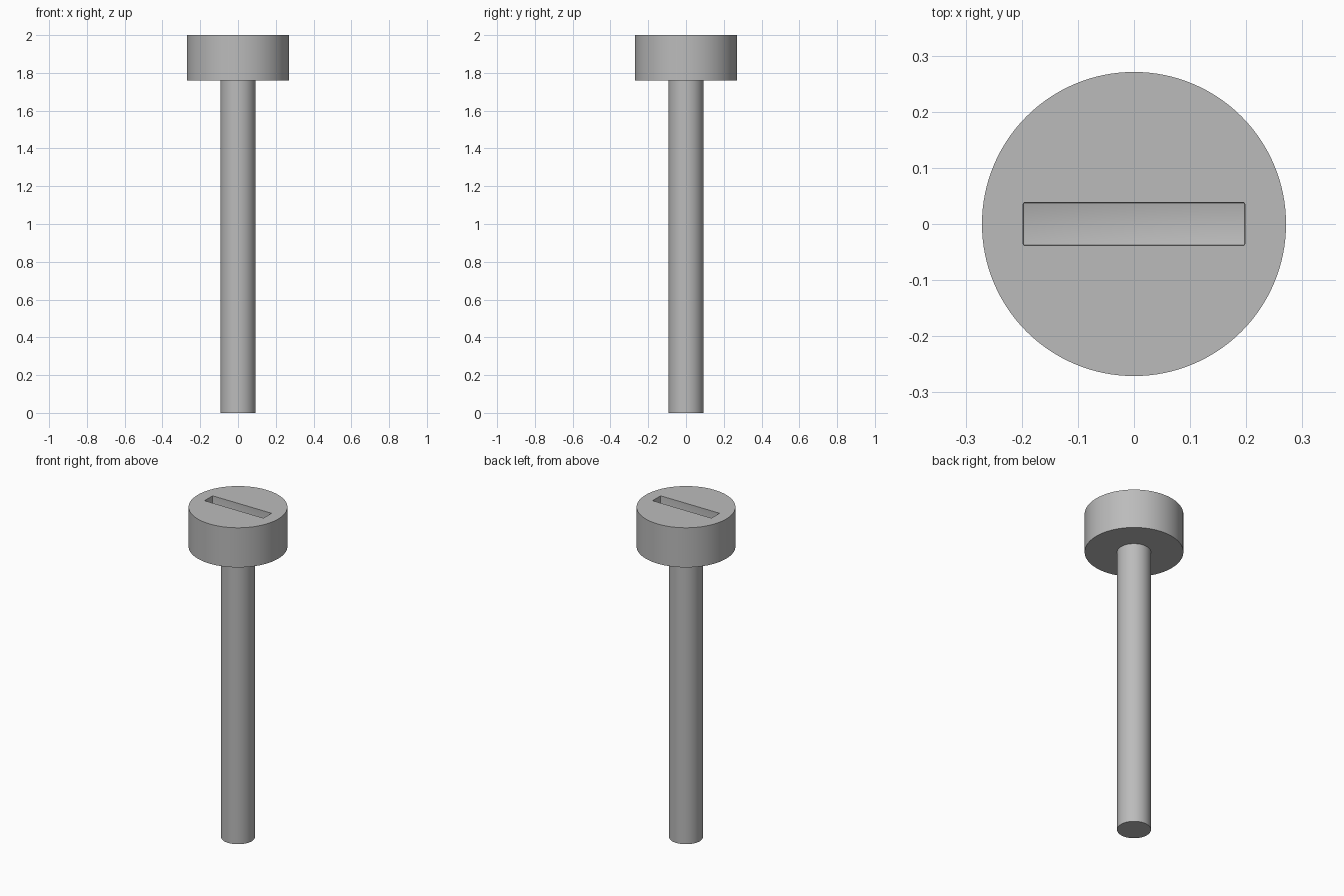
import bpy
import math

if "Cube" in bpy.data.objects:
    bpy.data.objects.remove(bpy.data.objects["Cube"])

HEAD_BOTTOM, TOP = 1.76, 2.0
SLOT_DEPTH = 0.12

# One plain grey metal
grey = bpy.data.materials.new("grey_metal")
grey.use_nodes = True
colour = (0.5, 0.5, 0.5, 1)
grey.diffuse_color = colour
grey.node_tree.nodes["Principled BSDF"].inputs["Base Color"].default_value = colour


def cylinder(name, radius, bottom, top):
    bpy.ops.mesh.primitive_cylinder_add(
        vertices=128, radius=radius, depth=top - bottom,
        location=(0, 0, (bottom + top) / 2))
    obj = bpy.context.object
    obj.name = name
    obj.data.materials.append(grey)
    return obj


def shade(obj):
    bpy.ops.object.select_all(action="DESELECT")
    obj.select_set(True)
    bpy.context.view_layer.objects.active = obj
    bpy.ops.object.shade_smooth_by_angle(angle=math.radians(30))


# Shaft and head
shaft = cylinder("shaft", 0.093, 0, HEAD_BOTTOM)
head = cylinder("head", 0.271, HEAD_BOTTOM, TOP)

# Slot cutter with slightly rounded corners
bpy.ops.mesh.primitive_cube_add(size=1, location=(0, 0, TOP))
cutter = bpy.context.object
cutter.name = "slot_cutter"
cutter.scale = (0.395, 0.077, 2 * SLOT_DEPTH)
cutter.data.materials.append(grey)
bpy.ops.object.transform_apply(location=False, rotation=False, scale=True)
bevel = cutter.modifiers.new("rounded_corners", "BEVEL")
bevel.width = 0.003
bevel.segments = 2
cutter.hide_render = True

# Cut the slot into the head, then drop the cutter
cut = head.modifiers.new("slot", "BOOLEAN")
cut.operation = "DIFFERENCE"
cut.solver = "EXACT"
cut.object = cutter
bpy.ops.object.select_all(action="DESELECT")
head.select_set(True)
bpy.context.view_layer.objects.active = head
bpy.ops.object.modifier_apply(modifier=cut.name)
bpy.data.objects.remove(cutter)

shade(shaft)
shade(head)
